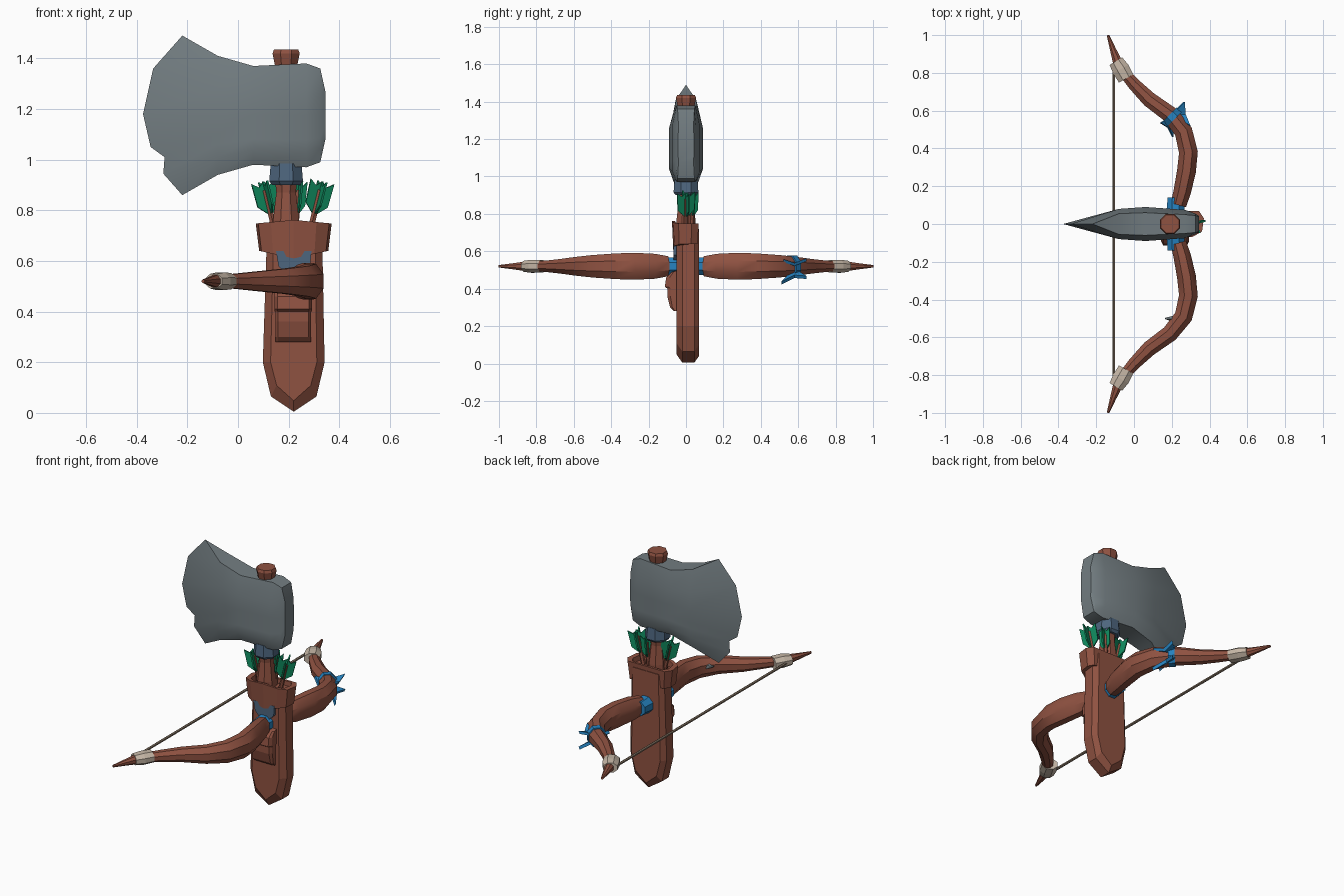
import bpy, bmesh, math
from mathutils import Vector, Matrix

if "Cube" in bpy.data.objects:
    bpy.data.objects.remove(bpy.data.objects["Cube"])

def mat(name, r, g, b):
    m = bpy.data.materials.new(name)
    m.diffuse_color = (r, g, b, 1)
    m.use_nodes = True
    m.node_tree.nodes["Principled BSDF"].inputs["Base Color"].default_value = m.diffuse_color
    return m

BROWN = mat("brown wood", .275, .084, .053)
GREY = mat("grey stone", .17, .205, .22)
GREEN = mat("green feather", .005, .25, .11)
BLUE = mat("blue cloth", .019, .223, .52)
STEEL = mat("steel blue", .076, .133, .21)
TAN = mat("tan binding", .56, .47, .38)
CORD = mat("bowstring cord", .24, .18, .13)

def make(name, verts, faces, m, smooth=None):
    me = bpy.data.meshes.new(name)
    me.from_pydata([tuple(v) for v in verts], [], faces)
    bm = bmesh.new()
    bm.from_mesh(me)
    bmesh.ops.remove_doubles(bm, verts=bm.verts, dist=.0005)
    bmesh.ops.recalc_face_normals(bm, faces=bm.faces)
    bm.to_mesh(me)
    bm.free()
    me.materials.append(m)
    ob = bpy.data.objects.new(name, me)
    bpy.context.collection.objects.link(ob)
    if smooth:
        bpy.ops.object.select_all(action='DESELECT')
        ob.select_set(True)
        bpy.context.view_layer.objects.active = ob
        bpy.ops.object.shade_smooth_by_angle(angle=math.radians(smooth))
    return ob

def loft(name, rings, m, smooth=None, caps=True):
    """Skin a list of equal-length rings."""
    n = len(rings[0])
    faces = [(a * n + i, a * n + (i + 1) % n, (a + 1) * n + (i + 1) % n, (a + 1) * n + i)
             for a in range(len(rings) - 1) for i in range(n)]
    if caps:
        faces += [tuple(range(n)), tuple(range((len(rings) - 1) * n, len(rings) * n))]
    return make(name, [p for r in rings for p in r], faces, m, smooth)

def tube(name, path, m, sides=8, smooth=None):
    """Path entries: (x, y, z, in-plane radius, second radius)."""
    rings = []
    for i, p in enumerate(path):
        a, b = path[max(i - 1, 0)], path[min(i + 1, len(path) - 1)]
        t = (Vector(b[:3]) - Vector(a[:3])).normalized()
        up = Vector((0, 0, 1)) if abs(t.z) < .8 else Vector((0, 1, 0))
        u = t.cross(up).normalized()
        v = u.cross(t)
        rings.append([Vector(p[:3]) + u * p[3] * math.cos(k) + v * p[4] * math.sin(k)
                      for k in (2 * math.pi * (j + .5) / sides for j in range(sides))])
    return loft(name, rings, m, smooth)

# Axe head: rows run down the blade edge, sections run back to the poll
edge = [(-.22, 1.49), (-.335, 1.36), (-.375, 1.18), (-.345, 1.05), (-.29, 1.01), (-.295, .945), (-.22, .86)]
cols = [(-.08, 1.41, .94, .055, .08), (.06, 1.37, .98, .06, .09), (.27, 1.38, .97, .05, .075),
        (.325, 1.36, .99, .045, .055), (.345, 1.27, 1.08, .04, .042)]
rows = [0, .28, .5, .66, .74, .85, 1]
rings = [[(x, 0, z) for x, z in edge] + [(x, 0, z) for x, z in reversed(edge)]]
for x, zt, zb, te, tm in cols:
    half = [(x, te if f in (0, 1) else tm, zt + (zb - zt) * f) for f in rows]
    rings.append(half + [(px, -py, pz) for px, py, pz in reversed(half)])
axe = loft("axe_head", rings, GREY, 28)

# Chip knocked out of the axe's top back edge
chip = make("chip_cutter", [(.005, .13, 1.42), (.12, .13, 1.42), (.06, .035, 1.42), (.06, .13, 1.28)],
            [(0, 1, 2), (0, 1, 3), (1, 2, 3), (2, 0, 3)], GREY)
mod = axe.modifiers.new("chip", 'BOOLEAN')
mod.object, mod.operation, mod.solver = chip, 'DIFFERENCE', 'EXACT'
chip.hide_render = True
chip.hide_set(True)

# Axe handle and its collar
tube("axe_handle", [(.19, 0, z, r, r) for z, r in
     ((.6, .06), (.76, .056), (.87, .042), (.95, .05), (1.36, .045), (1.42, .058), (1.435, .052))], BROWN)
tube("handle_collar", [(.19, 0, z, r, r) for z, r in ((.9, .06), (.915, .072), (.985, .066))], STEEL)

# Quiver body: pointed profile with bevelled front and back
prof = [(.115, .72), (.098, .2), (.13, .065), (.22, .005), (.31, .065), (.342, .2), (.332, .72)]
def layer(y, d):
    return [(.22 + (x - .22) * (1 - d * 7), y, z + (d * 1.2 if z < .1 else 0)) for x, z in prof]
loft("quiver_body", [layer(-.05, .036), layer(-.02, 0), layer(.045, 0), layer(.07, .03)], BROWN)

# Quiver collar, arched at the front, with a sunken mouth
rim = [(-.15, .03), (-.14, -.04), (-.09, -.068), (0, -.075), (.09, -.068), (.14, -.04),
       (.15, .03), (.125, .068), (-.125, .068)]
def rim_ring(s, z, dip=0):
    return [(.22 + x * s, y * s, z + dip * (1 - abs(x) / .15) * (y < 0)) for x, y in rim]
loft("quiver_collar", [rim_ring(.91, .64, -.03), rim_ring(1, .748, .014), rim_ring(.8, .748, .014),
                       rim_ring(.76, .71)], BROWN)

# Steel plate under the collar
make("front_plate", [(x, y, z) for y in (-.066, -.045) for x, z in
     ((.15, .64), (.29, .64), (.285, .58), (.22, .52), (.16, .58))],
     [(0, 1, 2, 3, 4), (5, 6, 7, 8, 9)] + [(i, (i + 1) % 5, 5 + (i + 1) % 5, 5 + i) for i in range(5)], STEEL)

# Belt pouch with an overlapping flap
def slab(name, w, pts, m):
    loft(name, [[(.218 + s * w * k, -.045 + (y + .045) * d, z) for y, z in pts]
                for s, k, d in ((-1, 1, .7), (-1, .85, 1), (1, .85, 1), (1, 1, .7))], m)
slab("pouch", .07, [(-.04, .45), (-.1, .44), (-.1, .36), (-.085, .3), (-.065, .28), (-.04, .28)], BROWN)
slab("pouch_flap", .074, [(-.04, .5), (-.075, .49), (-.106, .46), (-.113, .41), (-.098, .4), (-.04, .41)], BROWN)

# Bow: grip wrap, then limbs, bindings and tips mirrored in y
tube("grip_wrap", [(.22, y, .52, r, r) for y, r in ((-.14, .045), (-.06, .053), (.06, .053), (.14, .045))], BLUE)
limb = [(.235, .1, .045, .058), (.255, .17, .05, .072), (.278, .28, .054, .078), (.288, .38, .054, .074),
        (.262, .49, .052, .065), (.19, .58, .048, .054), (.08, .66, .044, .042), (.0, .74, .036, .033),
        (-.06, .81, .03, .027)]
for s, side in ((1, "back"), (-1, "front")):
    tube(side + "_limb", [(x, s * y, .52, a, b) for x, y, a, b in limb], BROWN, 8, 35)
    tube(side + "_binding", [(x, s * y, .52, r, r * .75) for x, y, r in
         ((-.042, .77, .047), (-.07, .82, .05), (-.096, .862, .042))], TAN)
    tube(side + "_tip", [(x, s * y, .52, r, r) for x, y, r in
         ((-.08, .84, .03), (-.11, .92, .018), (-.138, 1.0, .007))], BROWN)
tube("bowstring", [(-.108, y, .52, .008, .008) for y in (-.83, .83)], CORD, 6)

# Ribbon tied round the back limb: band plus flared tails
tube("ribbon_band", [(.215, .555, .52, .055, .062), (.19, .58, .52, .055, .061)], BLUE)
tails = [[(.2, .58, .50), (.265, .645, .46), (.255, .58, .465), (.295, .51, .43)],
         [(.2, .58, .53), (.265, .645, .555), (.27, .58, .53), (.295, .52, .55)],
         [(.21, .58, .52), (.14, .535, .55), (.18, .51, .52), (.205, .46, .48)]]
for i, t in enumerate(tails):
    off = Vector((.004, 0, .008))
    make(f"ribbon_tail_{i + 1}", [Vector(p) - off for p in t] + [Vector(p) + off for p in t],
         [(0, 1, 2), (0, 2, 3), (4, 5, 6), (4, 6, 7), (0, 1, 5, 4), (1, 2, 6, 5), (2, 3, 7, 6), (3, 0, 4, 7)], BLUE)

# Small stone spike lodged in the front limb
tube("stone_spike", [(.225, -.5, .53, .022, .022), (.165, -.5, .545, .004, .004)], GREY, 5)

# Arrows: shaft plus crossed fletching vanes
vane = [(0, -.015), (.045, .03), (.048, .125), (.022, .105), (0, .125)]
for i, (base, top) in enumerate((((.15, 0, .70), (.107, 0, .88)), ((.28, 0, .70), (.325, 0, .88)),
                                 ((.225, .03, .70), (.24, .035, .88)))):
    b, t = Vector(base), Vector(top)
    k = .65 if i == 2 else 1
    tube(f"arrow_shaft_{i + 1}", [(*b, .013, .013), (*t, .013, .013)], BROWN, 6)
    q = Vector((0, 0, 1)).rotation_difference(t - b)
    for j in range(4):
        rot = q.to_matrix() @ Matrix.Rotation(math.radians(90 * j + 20), 3, 'Z')
        start = t - (t - b).normalized() * .09
        vs = [start + rot @ Vector((x * k * 1.05, y, z)) for y in (-.004, .004) for x, z in vane]
        make(f"arrow_{i + 1}_vane_{j + 1}", vs, [(0, 1, 2, 3, 4), (5, 6, 7, 8, 9)] +
             [(n, (n + 1) % 5, 5 + (n + 1) % 5, 5 + n) for n in range(5)], GREEN)
